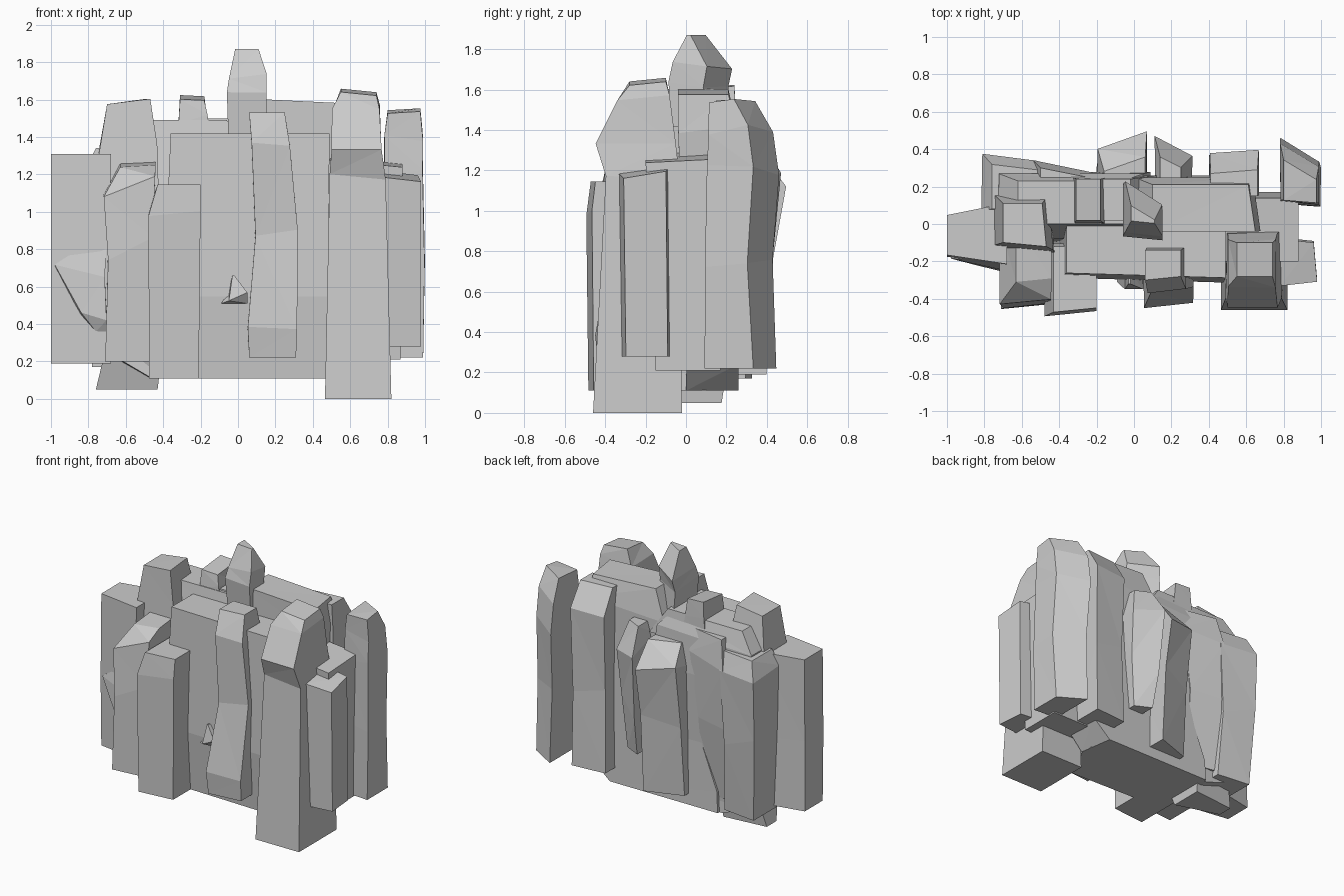
import bpy, bmesh, random

random.seed(4)


def column(name, rings, tilt=(0, 0), skew=(0, 0, 0, 0), jitter=0.006):
    """Loft four-sided rings (z, x0, x1, y0, y1).
    tilt slopes the top ring in x and y; skew slants the front, back, left and right sides in plan."""
    bm = bmesh.new()
    loops = []
    last = len(rings) - 1
    front, back, left, right = skew
    for i, (z, x0, x1, y0, y1) in enumerate(rings):
        cx, cy = (x0 + x1) / 2, (y0 + y1) / 2
        loop = []
        for x, y, sy, sx in ((x0, y0, front, left), (x1, y0, front, right),
                             (x1, y1, back, right), (x0, y1, back, left)):
            dz = tilt[0] * (x - cx) + tilt[1] * (y - cy) if i == last else 0
            px, py = x + sx * (y - cy), y + sy * (x - cx)
            if 0 < i < last:
                # jitter pulls corners inwards only, so the sizes hold
                px += (cx - x) * random.random() * jitter * 8
                py += (cy - y) * random.random() * jitter * 8
                dz += random.uniform(-8, 8) * jitter
            loop.append(bm.verts.new((px, py, z + dz)))
        loops.append(loop)
    bm.faces.new(loops[0][::-1])
    bm.faces.new(loops[-1])
    for a, b in zip(loops, loops[1:]):
        for k in range(4):
            n = (k + 1) % 4
            bm.faces.new((a[k], a[n], b[n], b[k]))
    bmesh.ops.triangulate(bm, faces=bm.faces[:])
    bmesh.ops.recalc_face_normals(bm, faces=bm.faces[:])
    me = bpy.data.meshes.new(name)
    bm.to_mesh(me)
    bm.free()
    ob = bpy.data.objects.new(name, me)
    bpy.context.collection.objects.link(ob)
    return ob


# Core slabs
column("front_slab", [(0.11, -0.46, 0.47, -0.26, 0.10), (0.55, -0.40, 0.48, -0.30, 0.1),
                      (1.42, -0.36, 0.49, -0.275, 0.1)], skew=(-0.03, 0, 0, 0), jitter=0.002)
column("back_slab", [(0.11, -0.44, 0.46, 0, 0.26), (0.25, -0.44, 0.62, 0, 0.26),
                     (1.40, 0.0, 0.66, -0.04, 0.25), (1.59, 0.10, 0.63, -0.04, 0.21)],
       tilt=(-0.05, 0), skew=(0, 0, 0, -0.15), jitter=0.003)
column("back_left_wall", [(0.11, -0.46, 0.1, -0.1, 0.24), (0.22, -0.70, 0.1, -0.1, 0.24),
                          (1.1, -0.73, 0.1, -0.08, 0.28), (1.36, -0.73, 0.05, -0.03, 0.27),
                          (1.49, -0.62, -0.06, 0, 0.23)], jitter=0.004)
column("right_core", [(0.21, 0.42, 0.87, -0.15, 0.17), (1.27, 0.42, 0.88, -0.20, 0.14)],
       tilt=(-0.1, 0.05))

# Left side
column("base_rock", [(0.05, -0.76, -0.43, -0.02, 0.16), (0.3, -0.70, -0.4, -0.12, 0.2)],
       skew=(-0.3, 0.1, 0, 0))
column("far_left_slab", [(0.19, -1.0, -0.68, -0.19, 0.075), (0.7, -1.0, -0.68, -0.2, 0.075),
                         (1.31, -1.0, -0.68, -0.19, 0.08)], skew=(-0.15, 0.2, 0, 0), jitter=0.002)
column("left_chip", [(0.36, -0.76, -0.70, -0.21, -0.1), (0.45, -0.84, -0.70, -0.24, -0.1),
                     (0.69, -0.98, -0.71, -0.215, -0.1), (0.87, -0.75, -0.70, -0.20, -0.1)],
       skew=(-0.22, 0, 0, 0))
column("left_front_column", [(0.20, -0.71, -0.42, -0.44, 0.0), (0.80, -0.70, -0.45, -0.44, 0.0),
                             (1.14, -0.72, -0.44, -0.42, 0.0), (1.26, -0.63, -0.44, -0.30, 0.0)],
       tilt=(0.06, 0.1), skew=(0.1, 0, 0, 0), jitter=0.008)
column("front_left_column", [(0.11, -0.475, -0.21, -0.47, -0.1), (1.0, -0.48, -0.20, -0.485, -0.1),
                             (1.145, -0.43, -0.20, -0.46, -0.12)], skew=(0.1, 0, 0, 0), jitter=0.004)
column("left_tower", [(1.1, -0.76, -0.44, -0.14, 0.18), (1.32, -0.75, -0.44, -0.13, 0.16),
                      (1.59, -0.70, -0.48, -0.11, 0.11)], tilt=(0.13, 0), skew=(-0.1, 0, 0, -0.1))

# Front and right side
column("centre_front_column", [(0.22, 0.06, 0.31, -0.42, -0.1), (0.40, 0.05, 0.32, -0.44, -0.1),
                               (0.9, 0.09, 0.32, -0.35, -0.1), (1.35, 0.07, 0.28, -0.36, -0.12),
                               (1.53, 0.06, 0.25, -0.29, -0.14)], skew=(0.1, 0, 0, 0), jitter=0.004)
column("front_chip", [(0.51, -0.09, 0.05, -0.31, -0.26), (0.57, -0.05, 0.05, -0.35, -0.26),
                      (0.66, -0.03, -0.02, -0.32, -0.26)])
column("right_front_column", [(0.0, 0.465, 0.82, -0.46, -0.02), (1.18, 0.49, 0.79, -0.40, -0.03),
                              (1.31, 0.50, 0.77, -0.45, -0.05), (1.57, 0.50, 0.76, -0.34, -0.08),
                              (1.64, 0.55, 0.74, -0.28, -0.10)], tilt=(-0.1, 0.1), jitter=0.004)
column("right_side_column", [(0.28, 0.76, 0.97, -0.31, -0.08), (1.19, 0.78, 0.97, -0.32, -0.09)],
       tilt=(-0.12, 0.15), skew=(0.12, -0.1, 0, -0.08))
column("far_right_column", [(0.22, 0.80, 0.99, 0.10, 0.39), (0.75, 0.79, 1.0, 0.10, 0.37),
                            (1.2, 0.78, 0.99, 0.11, 0.40), (1.40, 0.78, 0.99, 0.12, 0.37),
                            (1.54, 0.80, 0.975, 0.12, 0.29)], tilt=(0.06, 0.1),
       skew=(-0.08, -0.6, 0, 0), jitter=0.004)

# Back columns
column("back_right_column", [(0.22, 0.40, 0.66, 0.15, 0.38), (0.8, 0.41, 0.66, 0.15, 0.37),
                             (1.36, 0.40, 0.67, 0.15, 0.39), (1.55, 0.41, 0.66, 0.15, 0.28)],
       skew=(0, 0.08, 0, 0), jitter=0.005)
column("back_slim_rock", [(0.43, 0.14, 0.26, 0.2, 0.34), (0.75, 0.12, 0.30, 0.2, 0.38),
                          (1.18, 0.11, 0.32, 0.2, 0.42), (1.37, 0.14, 0.25, 0.2, 0.33)],
       skew=(0, -0.5, 0, 0), jitter=0.012)
column("back_middle_column", [(0.19, -0.20, 0.07, 0.15, 0.35), (0.72, -0.2, 0.07, 0.15, 0.39),
                              (1.14, -0.20, 0.07, 0.15, 0.45), (1.3, -0.16, 0.06, 0.15, 0.32)],
       skew=(0, 0.35, 0, 0))
column("back_left_column", [(0.17, -0.78, -0.52, 0.04, 0.31), (0.7, -0.81, -0.54, 0.05, 0.345),
                            (1.2, -0.82, -0.5, 0.06, 0.365), (1.34, -0.76, -0.45, 0.08, 0.30)],
       skew=(0, -0.12, 0, 0), jitter=0.01)
column("back_left_filler", [(0.22, -0.6, -0.3, 0.1, 0.24), (0.8, -0.55, -0.28, 0.1, 0.30),
                            (1.2, -0.55, -0.22, 0.1, 0.31), (1.42, -0.5, -0.2, 0.1, 0.27)],
       skew=(0, -0.2, 0, 0), jitter=0.01)

# Top pieces
column("small_tower", [(1.3, -0.34, -0.13, -0.01, 0.25), (1.5, -0.32, -0.16, 0, 0.25),
                       (1.61, -0.31, -0.18, 0.02, 0.24)], tilt=(-0.05, 0.1))
column("top_ledge", [(1.3, -0.19, 0.12, 0.0, 0.26), (1.5, -0.17, -0.02, 0.02, 0.24)])
column("peak", [(1.35, -0.05, 0.15, -0.05, 0.17), (1.60, -0.06, 0.155, -0.08, 0.15),
                (1.70, -0.05, 0.155, -0.06, 0.17), (1.87, -0.015, 0.11, 0.01, 0.06)],
       skew=(-0.1, -0.6, 0, 0), jitter=0.006)
